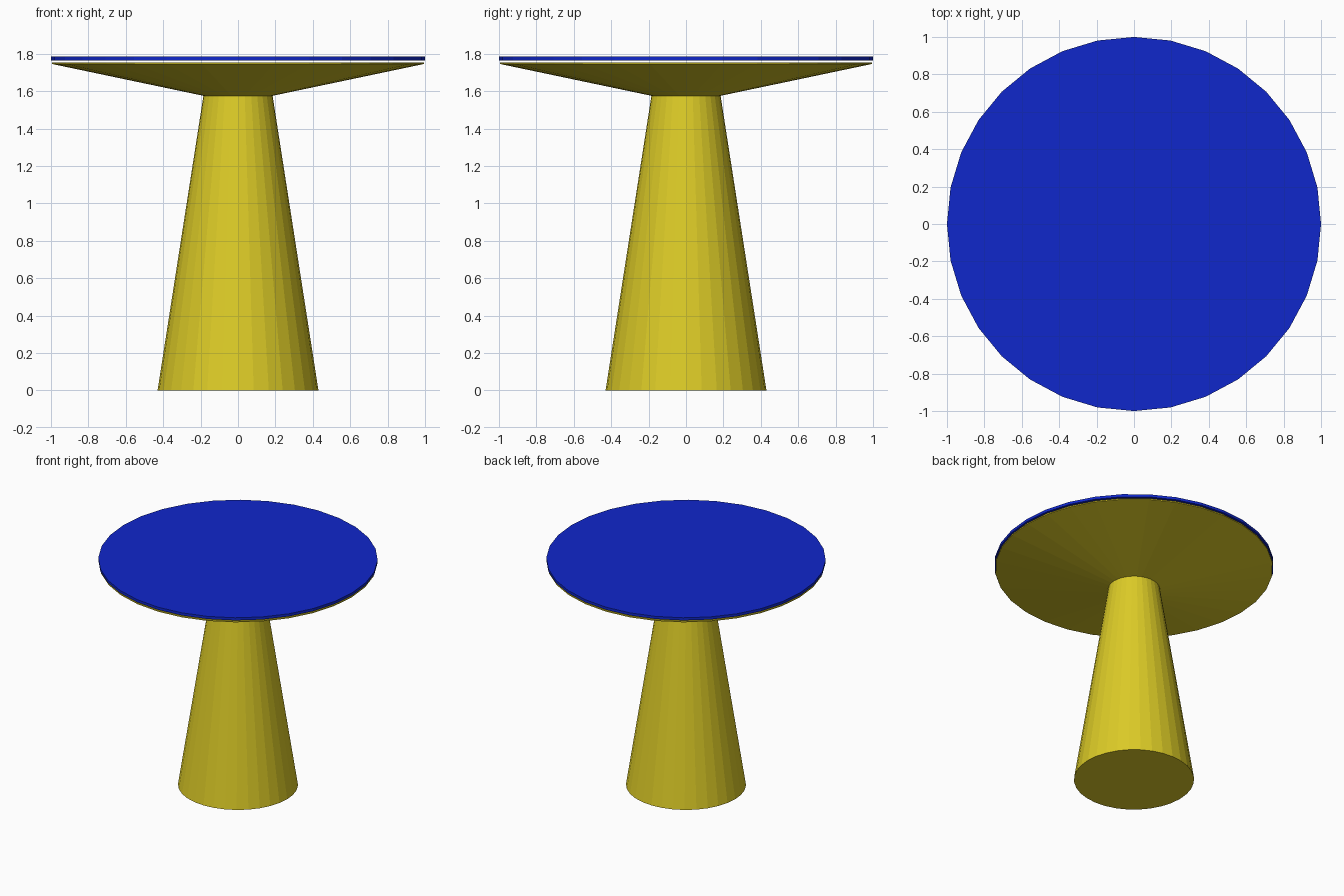
import bpy, bmesh, math

if "Cube" in bpy.data.objects:
    bpy.data.objects.remove(bpy.data.objects["Cube"])

SIDES = 32


def material(name, color):
    mat = bpy.data.materials.new(name)
    mat.diffuse_color = color
    mat.use_nodes = True
    mat.node_tree.nodes["Principled BSDF"].inputs["Base Color"].default_value = mat.diffuse_color
    return mat


def lathe(name, profile, mat):
    """Closed, flat-faced solid turned from (radius, z) points, bottom to top."""
    bm = bmesh.new()
    rings = []
    for r, z in profile:
        rings.append([bm.verts.new((r * math.cos(math.tau * i / SIDES),
                                    r * math.sin(math.tau * i / SIDES), z))
                      for i in range(SIDES)])
    for low, high in zip(rings, rings[1:]):
        for i in range(SIDES):
            j = (i + 1) % SIDES
            bm.faces.new((low[i], low[j], high[j], high[i]))
    bm.faces.new(rings[0][::-1])
    bm.faces.new(rings[-1])
    mesh = bpy.data.meshes.new(name)
    bm.to_mesh(mesh)
    bm.free()
    mesh.materials.append(mat)
    obj = bpy.data.objects.new(name, mesh)
    bpy.context.collection.objects.link(obj)
    return obj


yellow = material("yellow", (0.72, 0.60, 0.02, 1))
blue = material("blue", (0.005, 0.02, 0.60, 1))

# Tapered pedestal flaring out to the support under the top
lathe("pedestal", [(0.43, 0), (0.185, 1.575), (0.994, 1.745), (0.994, 1.754)], yellow)

# Thin round top, just clear of the pedestal
lathe("table_top", [(1.0, 1.763), (1.0, 1.784)], blue)
